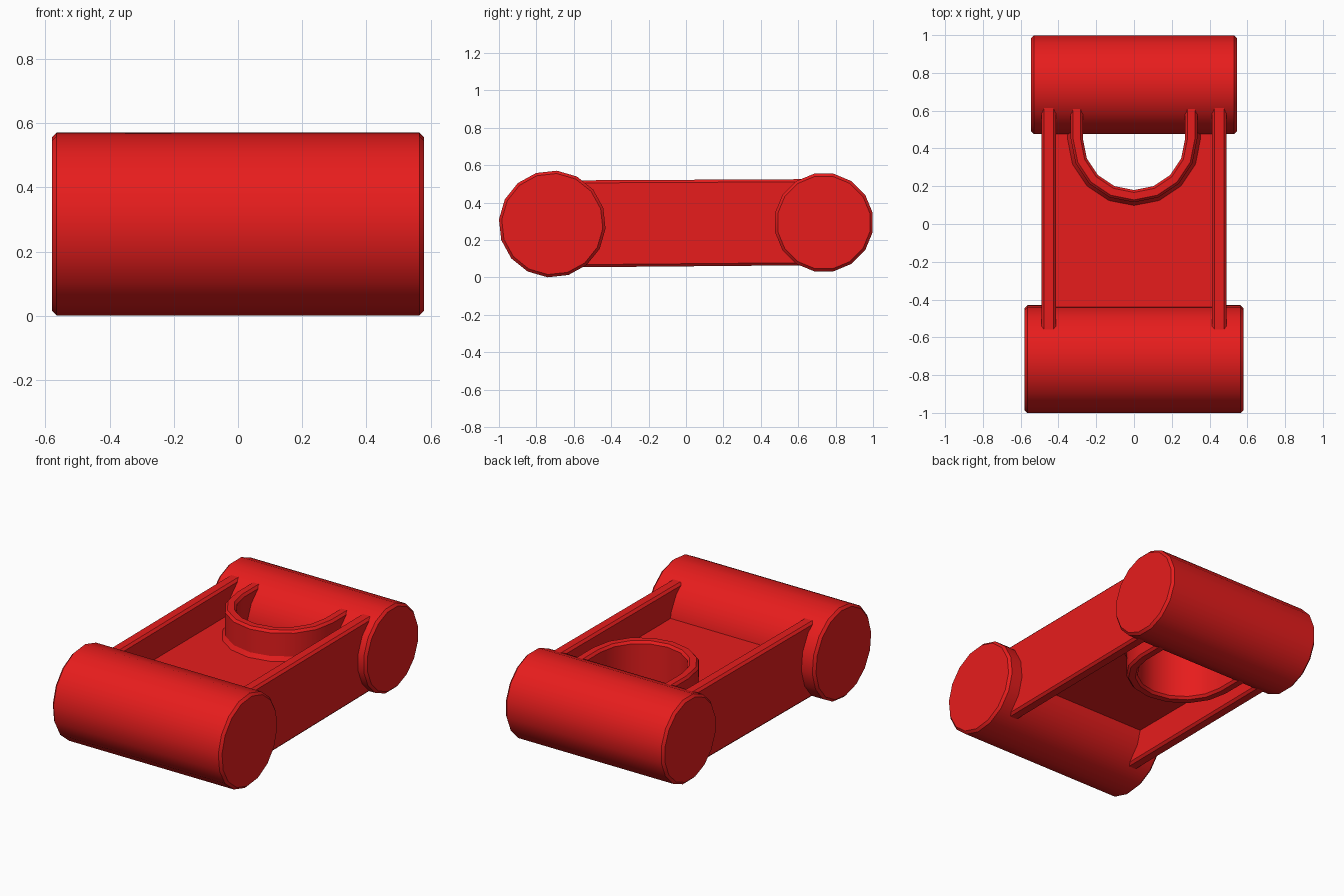
import bpy, bmesh
from math import sin, cos, radians

if "Cube" in bpy.data.objects:
    bpy.data.objects.remove(bpy.data.objects["Cube"])

red = bpy.data.materials.new("red_plastic")
red.diffuse_color = (0.8, 0.012, 0.012, 1)
red.use_nodes = True
red.node_tree.nodes["Principled BSDF"].inputs["Base Color"].default_value = red.diffuse_color


def loft(name, sections, bevel=0.0):
    """Join a row of matching closed sections into a capped solid."""
    bm = bmesh.new()
    rings = [[bm.verts.new(p) for p in s] for s in sections]
    n = len(rings[0])
    for a, b in zip(rings, rings[1:]):
        for i in range(n):
            j = (i + 1) % n
            bm.faces.new((a[i], a[j], b[j], b[i]))
    bm.faces.new(rings[0][::-1])
    bm.faces.new(rings[-1])
    if bevel:
        bmesh.ops.bevel(bm, geom=bm.edges[:], offset=bevel, segments=1,
                        affect='EDGES', profile=0.5)
    bmesh.ops.recalc_face_normals(bm, faces=bm.faces[:])
    me = bpy.data.meshes.new(name)
    bm.to_mesh(me)
    bm.free()
    ob = bpy.data.objects.new(name, me)
    bpy.context.collection.objects.link(ob)
    me.materials.append(red)
    bpy.ops.object.select_all(action='DESELECT')
    ob.select_set(True)
    bpy.context.view_layer.objects.active = ob
    bpy.ops.object.shade_smooth_by_angle(angle=radians(30))
    return ob


def roller(name, y, z, r, half, turn):
    # 16-sided barrel along x with chamfered rims
    c = 0.015
    loft(name, [[(x, y + rr * cos(radians(turn + 22.5 * k)),
                  z + rr * sin(radians(turn + 22.5 * k))) for k in range(16)]
                for x, rr in ((-half, r - c), (-half + c, r),
                              (half - c, r), (half, r - c))])


# End barrels
roller("front_barrel", -0.715, 0.286, 0.286, 0.58, -5)
roller("rear_barrel", 0.737, 0.294, 0.266, 0.545, 11.25)

# Side rails, slightly tapered towards the rear
for side, name in ((-1, "left_rail"), (1, "right_rail")):
    loft(name, [[(side * x, y, z) for x, z in
                 ((0.413, lo), (0.49, lo), (0.49, hi), (0.413, hi))]
                for y, lo, hi in ((-0.66, 0.054, 0.519), (0.72, 0.066, 0.526))], 0.014)

# Centre web with a U-shaped cut-out
CY = 0.45
arc = [(0.30 * cos(radians(a)), CY + 0.30 * sin(radians(a)))
       for a in [-22.5 * k for k in range(9)]]
outline = [(-0.45, 0.7), (-0.45, -0.6), (0.45, -0.6), (0.45, 0.7), (0.30, 0.7)]
outline += arc + [(-0.30, 0.7)]
loft("centre_web", [[(x, y, z) for x, y in outline] for z in (0.24, 0.34)])

# U-shaped collar: wall section swept round the cut-out
wall = [(0.27, 0.078), (0.27, 0.508), (0.283, 0.523), (0.322, 0.523),
        (0.335, 0.508), (0.335, 0.365), (0.352, 0.34), (0.352, 0.24),
        (0.335, 0.215), (0.335, 0.078), (0.322, 0.063), (0.283, 0.063)]
stations = [(0.7, 180)] + [(CY, 180 + 22.5 * k) for k in range(9)] + [(0.7, 360)]
loft("collar", [[(r * cos(radians(a)), y + r * sin(radians(a)), z) for r, z in wall]
                for y, a in stations])
